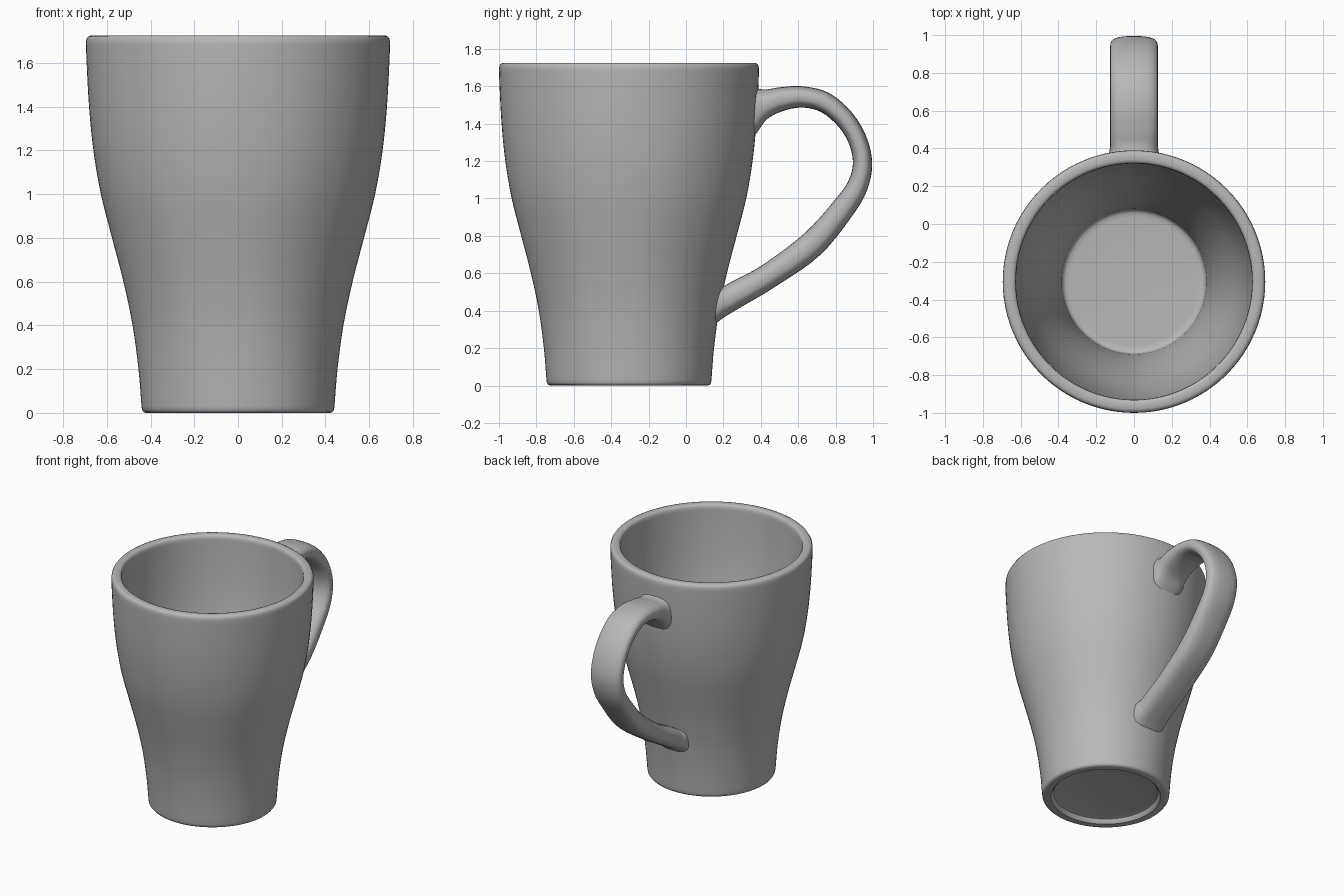
import bpy, bmesh, math
from mathutils import Vector

cube = bpy.data.objects.get("Cube")
if cube:
    bpy.data.objects.remove(cube, do_unlink=True)

AXIS_Y = -0.305      # centre line of the cup
SEGMENTS = 96

grey = bpy.data.materials.new("grey glaze")
grey.use_nodes = True
colour = (0.48, 0.48, 0.48, 1.0)
grey.diffuse_color = colour
grey.node_tree.nodes["Principled BSDF"].inputs["Base Color"].default_value = colour


def smooth_path(points, steps):
    """Catmull-Rom curve through tuples of any length."""
    pts = [Vector(p) for p in points]
    pts = [2 * pts[0] - pts[1]] + pts + [2 * pts[-1] - pts[-2]]
    out = []
    for a, b, c, d in zip(pts, pts[1:], pts[2:], pts[3:]):
        for i in range(steps):
            t = i / steps
            out.append(0.5 * (2 * b + (c - a) * t + (2 * a - 5 * b + 4 * c - d) * t ** 2
                              + (3 * b - a - 3 * c + d) * t ** 3))
    return out + [pts[-2]]


def finish(bm, name):
    bmesh.ops.recalc_face_normals(bm, faces=bm.faces)
    mesh = bpy.data.meshes.new(name)
    bm.to_mesh(mesh)
    bm.free()
    mesh.materials.append(grey)
    obj = bpy.data.objects.new(name, mesh)
    bpy.context.collection.objects.link(obj)
    bpy.ops.object.select_all(action='DESELECT')
    obj.select_set(True)
    bpy.context.view_layer.objects.active = obj
    bpy.ops.object.shade_smooth_by_angle(angle=math.radians(40))
    return obj


# Cup: one closed profile (radius, height) from under the base to the inner floor
base = [(0, 0.035), (0.345, 0.035), (0.36, 0.03), (0.37, 0.01), (0.38, 0.0),
        (0.42, 0.0), (0.432, 0.004), (0.439, 0.014)]
outer_wall = smooth_path([(0.441, 0.03), (0.455, 0.2), (0.482, 0.4), (0.524, 0.6),
                          (0.576, 0.8), (0.627, 1.0), (0.661, 1.2), (0.681, 1.4),
                          (0.692, 1.6), (0.695, 1.69)], 4)
rim = [(0.693, 1.708), (0.686, 1.72), (0.674, 1.725), (0.645, 1.725),
       (0.634, 1.721), (0.627, 1.712)]
inner_wall = smooth_path([(0.625, 1.69), (0.622, 1.6), (0.611, 1.4), (0.591, 1.2),
                          (0.557, 1.0), (0.506, 0.8), (0.454, 0.6), (0.412, 0.4),
                          (0.388, 0.2), (0.382, 0.12)], 4)
floor = [(0.376, 0.104), (0.362, 0.096), (0.34, 0.094), (0, 0.094)]

bm = bmesh.new()
profile = [bm.verts.new((r, AXIS_Y, z))
           for r, z in base + [tuple(p) for p in outer_wall] + rim
           + [tuple(p) for p in inner_wall] + floor]
edges = [bm.edges.new(pair) for pair in zip(profile, profile[1:])]
bmesh.ops.spin(bm, geom=profile + edges, cent=(0, AXIS_Y, 0), axis=(0, 0, 1),
               angle=math.tau, steps=SEGMENTS, use_duplicate=False)
bmesh.ops.remove_doubles(bm, verts=bm.verts, dist=0.0005)
finish(bm, "cup")

# Handle: flat rounded strap; each row is outer y, z then inner y, z
stations = smooth_path([(0.345, 1.61, 0.345, 1.31), (0.385, 1.588, 0.382, 1.355),
                        (0.43, 1.583, 0.435, 1.425), (0.50, 1.594, 0.52, 1.468),
                        (0.62, 1.60, 0.62, 1.486), (0.76, 1.566, 0.72, 1.463),
                        (0.88, 1.468, 0.81, 1.39), (0.96, 1.34, 0.868, 1.30),
                        (0.995, 1.20, 0.892, 1.20), (0.975, 1.065, 0.873, 1.105),
                        (0.905, 0.93, 0.81, 1.01), (0.72, 0.70, 0.64, 0.82),
                        (0.48, 0.53, 0.41, 0.645), (0.27, 0.405, 0.235, 0.55),
                        (0.20, 0.362, 0.195, 0.53), (0.14, 0.315, 0.15, 0.545)], 5)
SIDES = 32
HALF_WIDTH = 0.126


def rounded(v):
    """Squares off a circle coordinate a little."""
    return math.copysign(abs(v) ** 0.75, v)


bm = bmesh.new()
rings = []
for k, (oy, oz, iy, iz) in enumerate(stations):
    mid = Vector((0, (oy + iy) / 2, (oz + iz) / 2))
    half = Vector((0, (oy - iy) / 2, (oz - iz) / 2))
    # strap widens slightly where it meets the cup
    end = min(k, len(stations) - 1 - k)
    width = HALF_WIDTH + 0.012 * max(0, 1 - end / 8)
    ring = []
    for s in range(SIDES):
        a = math.tau * s / SIDES
        ring.append(bm.verts.new(mid + half * rounded(math.sin(a))
                                 + Vector((width * rounded(math.cos(a)), 0, 0))))
    rings.append(ring)
for a, b in zip(rings, rings[1:]):
    for s in range(SIDES):
        n = (s + 1) % SIDES
        bm.faces.new((a[s], a[n], b[n], b[s]))
bm.faces.new(rings[0])
bm.faces.new(rings[-1])
finish(bm, "handle")
